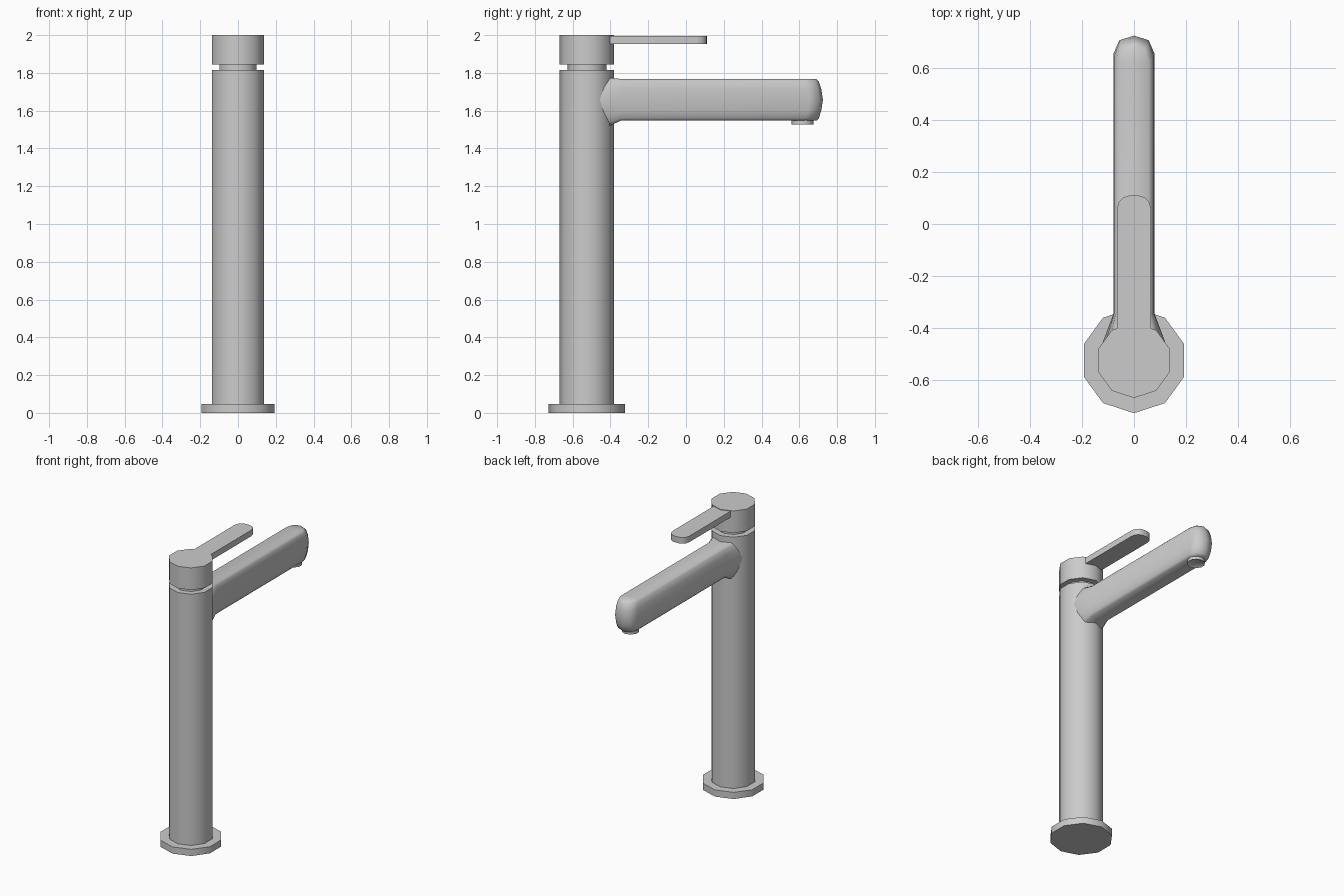
import bpy, bmesh, math

if "Cube" in bpy.data.objects:
    bpy.data.objects.remove(bpy.data.objects["Cube"])

metal = bpy.data.materials.new("satin_grey_metal")
metal.diffuse_color = (0.6, 0.6, 0.6, 1)
metal.use_nodes = True
metal.node_tree.nodes["Principled BSDF"].inputs["Base Color"].default_value = metal.diffuse_color
CY = -0.525   # y of the column axis


def finish(ob, name, angle):
    ob.name = name
    if not ob.data.materials:
        ob.data.materials.append(metal)
    bpy.ops.object.select_all(action='DESELECT')
    ob.select_set(True)
    bpy.context.view_layer.objects.active = ob
    bpy.ops.object.shade_smooth_by_angle(angle=math.radians(angle))


def disc(name, r, z0, z1, y=CY, recess=0):
    """Ten-sided upright cylinder, optionally with a recessed underside."""
    bpy.ops.mesh.primitive_cylinder_add(vertices=10, radius=r, depth=z1 - z0,
                                        location=(0, y, (z0 + z1) / 2))
    ob = bpy.context.object
    if recess:
        bm = bmesh.new()
        bm.from_mesh(ob.data)
        low = [f for f in bm.faces if f.normal.z < -0.9]
        bmesh.ops.inset_region(bm, faces=low, thickness=r * 0.2)
        bmesh.ops.translate(bm, verts=low[0].verts, vec=(0, 0, recess))
        bm.to_mesh(ob.data)
        bm.free()
    finish(ob, name, 40)


def stack(name, layers, angle, cap_back):
    """Skin right-half outlines (mirrored in x) stacked from low to high."""
    bm = bmesh.new()
    rows = []
    for half in layers:
        full = half + [(-x, y, z) for x, y, z in reversed(half[:-1])]
        rows.append([bm.verts.new(p) for p in full])
    n = len(rows[0])
    for a, b in zip(rows, rows[1:]):
        for i in range(n if cap_back else n - 1):
            j = (i + 1) % n
            bm.faces.new((a[i], a[j], b[j], b[i]))
    # bottom and top as strips across the width
    for row in (rows[0], rows[-1]):
        for i in range(n // 2):
            ids = [i, i + 1, n - 2 - i, n - 1 - i]
            bm.faces.new([row[k] for k in dict.fromkeys(ids)])
    bmesh.ops.recalc_face_normals(bm, faces=bm.faces)
    me = bpy.data.meshes.new(name)
    bm.to_mesh(me)
    bm.free()
    ob = bpy.data.objects.new(name, me)
    bpy.context.collection.objects.link(ob)
    finish(ob, name, angle)


# Column: foot, body, recessed neck and cap
disc("base_flange", 0.203, 0, 0.047)
disc("column_body", 0.1445, 0.04, 1.815)
disc("neck", 0.103, 1.80, 1.86)
disc("handle_cap", 0.1445, 1.845, 2.0)

# Lever with rounded end
stack("lever_handle",
      [[(0.066, -0.46, z), (0.066, 0.055, z), (0.059, 0.083, z),
        (0.042, 0.102, z), (0.02, 0.109, z), (0, 0.11, z)] for z in (1.953, 1.996)],
      40, True)

# Spout: z, half width, tip y, flare half width, flare y, flare z
levels = [
    (1.547, 0.056, 0.690, 0.070, -0.408, 1.518),
    (1.560, 0.070, 0.703, 0.088, -0.420, 1.535),
    (1.600, 0.077, 0.716, 0.106, -0.440, 1.590),
    (1.658, 0.079, 0.725, 0.120, -0.455, 1.658),
    (1.715, 0.077, 0.716, 0.106, -0.440, 1.720),
    (1.755, 0.070, 0.703, 0.088, -0.420, 1.763),
    (1.768, 0.056, 0.690, 0.070, -0.408, 1.775)]
stack("spout",
      [[(xf * 0.95, yf - 0.03, zf), (xf, yf, zf), (w, -0.345, z), (w, t - 0.07, z),
        (w * 0.72, t - 0.018, z), (0, t, z)] for z, w, t, xf, yf, zf in levels],
      50, False)

# Water outlet under the tip
disc("aerator", 0.058, 1.526, 1.56, 0.617, recess=0.008)
